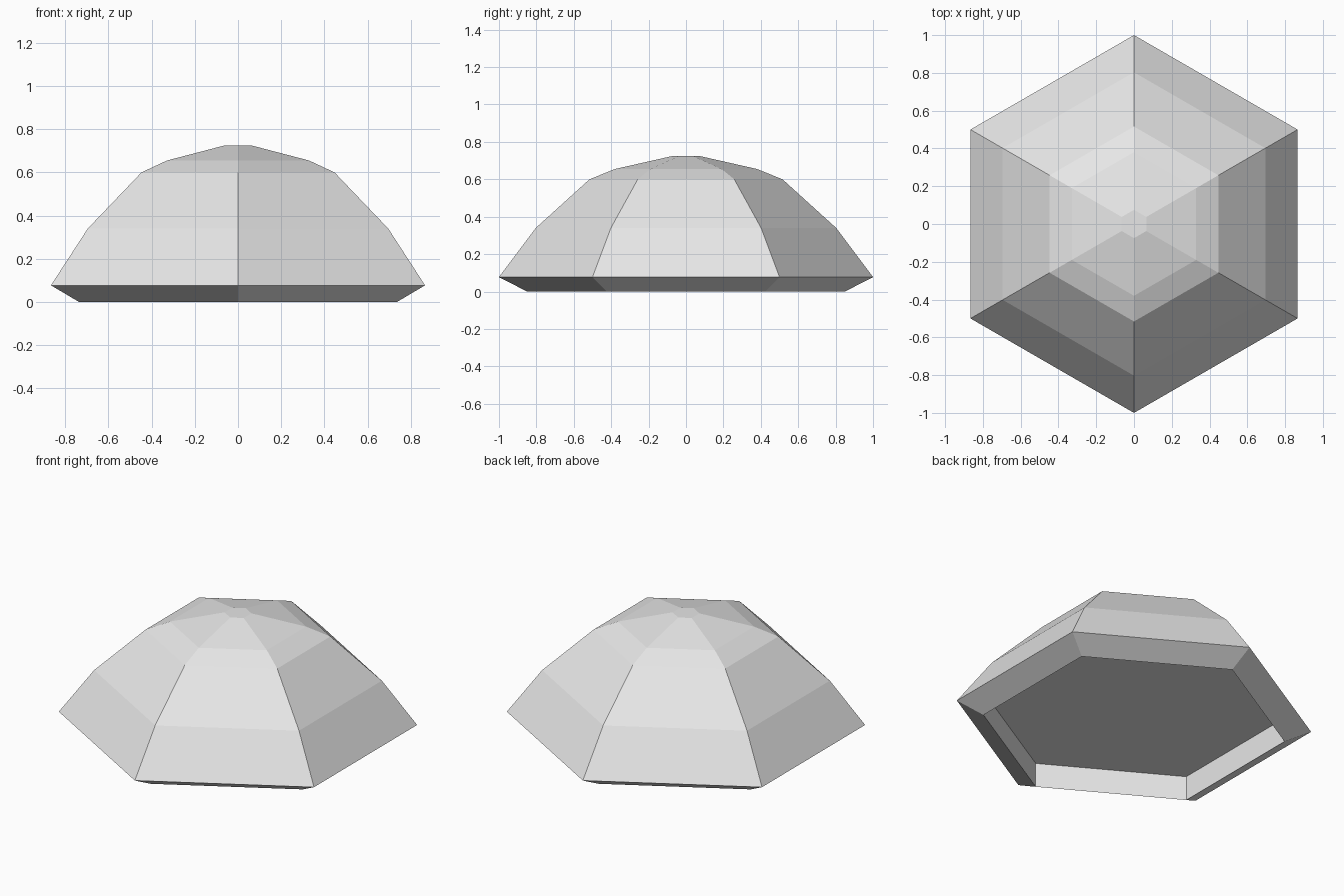
import bpy
import bmesh
import math

if "Cube" in bpy.data.objects:
    bpy.data.objects.remove(bpy.data.objects["Cube"])

SIDES = 6

# One plain grey for the whole model
grey = bpy.data.materials.new("light_grey")
grey.diffuse_color = (0.8, 0.8, 0.8, 1.0)
grey.use_nodes = True
grey.node_tree.nodes["Principled BSDF"].inputs["Base Color"].default_value = grey.diffuse_color

# (corner radius, height) from the recess ceiling, out around the rim, up to the flat top
PROFILE = [
    (0.85, 0.15),    # recess ceiling
    (0.85, 0.0),     # bottom rim
    (1.0, 0.077),    # widest edge
    (0.803, 0.34),   # lower slope
    (0.516, 0.60),   # upper slope
    (0.38, 0.655),   # shoulder
    (0.075, 0.724),  # flat top
]


def hex_ring(bm, radius, z):
    """Six corners, with two of them on the y axis."""
    ring = []
    for i in range(SIDES):
        a = math.pi / 2 + math.tau * i / SIDES
        ring.append(bm.verts.new((radius * math.cos(a), radius * math.sin(a), z)))
    return ring


# Faceted dome: stacked hexagonal rings, closed by the ceiling and the top
bm = bmesh.new()
rings = [hex_ring(bm, r, z) for r, z in PROFILE]
for low, high in zip(rings, rings[1:]):
    for i in range(SIDES):
        j = (i + 1) % SIDES
        bm.faces.new((low[i], low[j], high[j], high[i]))
bm.faces.new(reversed(rings[0]))
bm.faces.new(rings[-1])
bmesh.ops.recalc_face_normals(bm, faces=bm.faces)

mesh = bpy.data.meshes.new("hexagonal_dome")
bm.to_mesh(mesh)
bm.free()
mesh.materials.append(grey)
dome = bpy.data.objects.new("hexagonal_dome", mesh)
bpy.context.collection.objects.link(dome)
